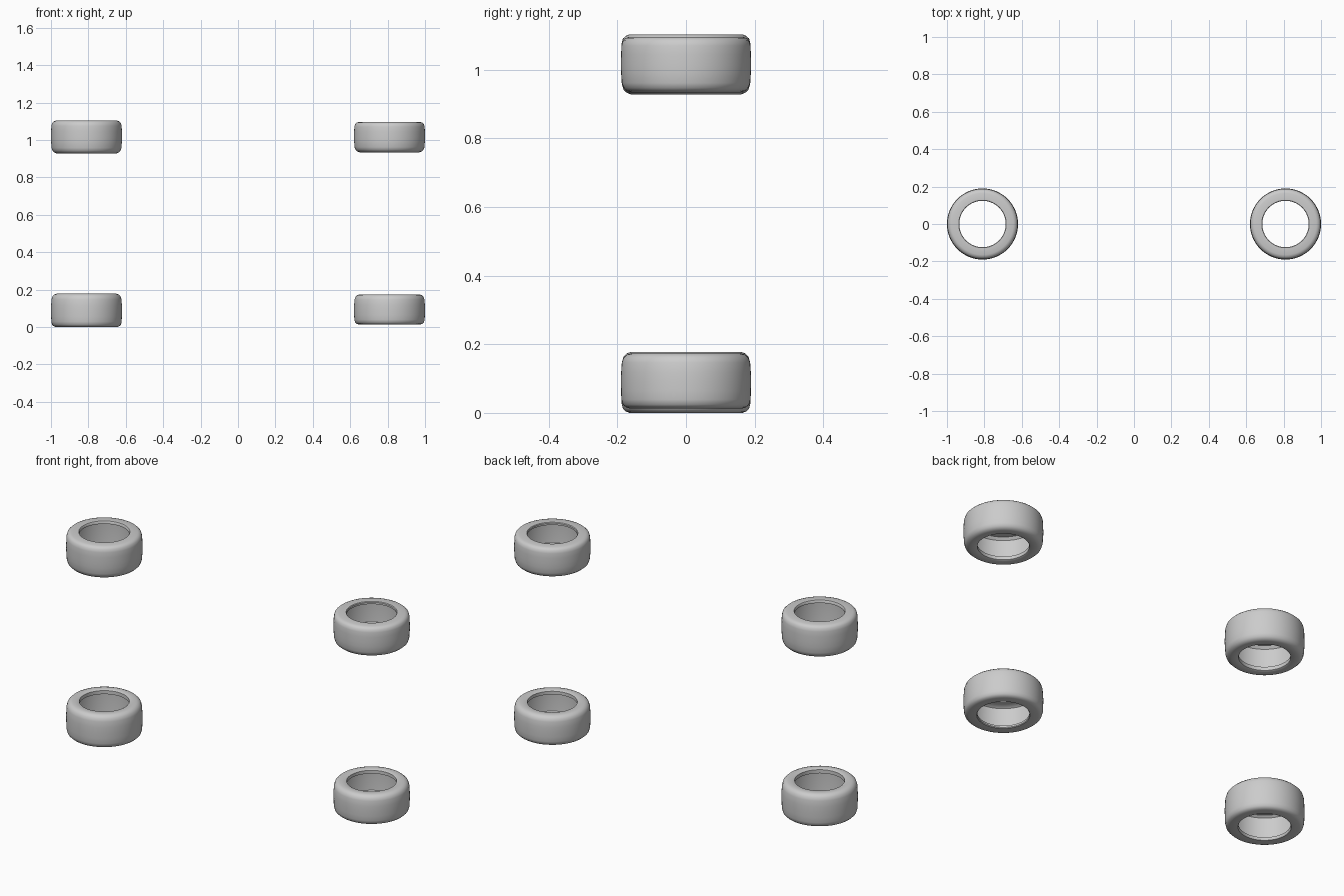
import bpy, math

if "Cube" in bpy.data.objects:
    bpy.data.objects.remove(bpy.data.objects["Cube"])

SEG = 64

def tire(name, x, z_inner, z_outer):
    """Hollow tire lathed about z; z_outer is the crisp face, z_inner the rounded one."""
    # closed section: (radius, fraction from inner face to outer face)
    section = [
        (0.124, 0.02), (0.130, 0.0), (0.160, 0.0), (0.172, 0.025), (0.182, 0.08), (0.187, 0.17),
        (0.189, 0.35), (0.190, 0.5), (0.189, 0.68), (0.188, 0.84),
        (0.184, 0.93), (0.176, 0.975), (0.165, 1.0), (0.127, 0.995),
        (0.124, 0.97), (0.124, 0.91),
        (0.155, 0.90), (0.167, 0.82), (0.169, 0.5), (0.167, 0.18), (0.155, 0.13),
        (0.124, 0.13),
    ]
    n = len(section)
    verts = []
    for i in range(SEG):
        a = 2 * math.pi * i / SEG
        for r, t in section:
            verts.append((r * math.cos(a), r * math.sin(a), z_inner + t * (z_outer - z_inner)))
    faces = []
    for i in range(SEG):
        j = (i + 1) % SEG
        for k in range(n):
            m = (k + 1) % n
            f = (i * n + k, j * n + k, j * n + m, i * n + m)
            faces.append(f if z_outer > z_inner else f[::-1])
    mesh = bpy.data.meshes.new(name)
    mesh.from_pydata(verts, [], faces)
    mesh.update()
    obj = bpy.data.objects.new(name, mesh)
    obj.location.x = x
    bpy.context.collection.objects.link(obj)
    bpy.ops.object.select_all(action='DESELECT')
    obj.select_set(True)
    bpy.context.view_layer.objects.active = obj
    bpy.ops.object.shade_smooth_by_angle(angle=math.radians(35))

# Left pair is slightly wider than the right pair; lower tires mirror the upper ones
tire("lower_left_tire", -0.81, 0.178, 0.0)
tire("upper_left_tire", -0.81, 0.928, 1.103)
tire("lower_right_tire", 0.81, 0.174, 0.013)
tire("upper_right_tire", 0.81, 0.934, 1.096)
